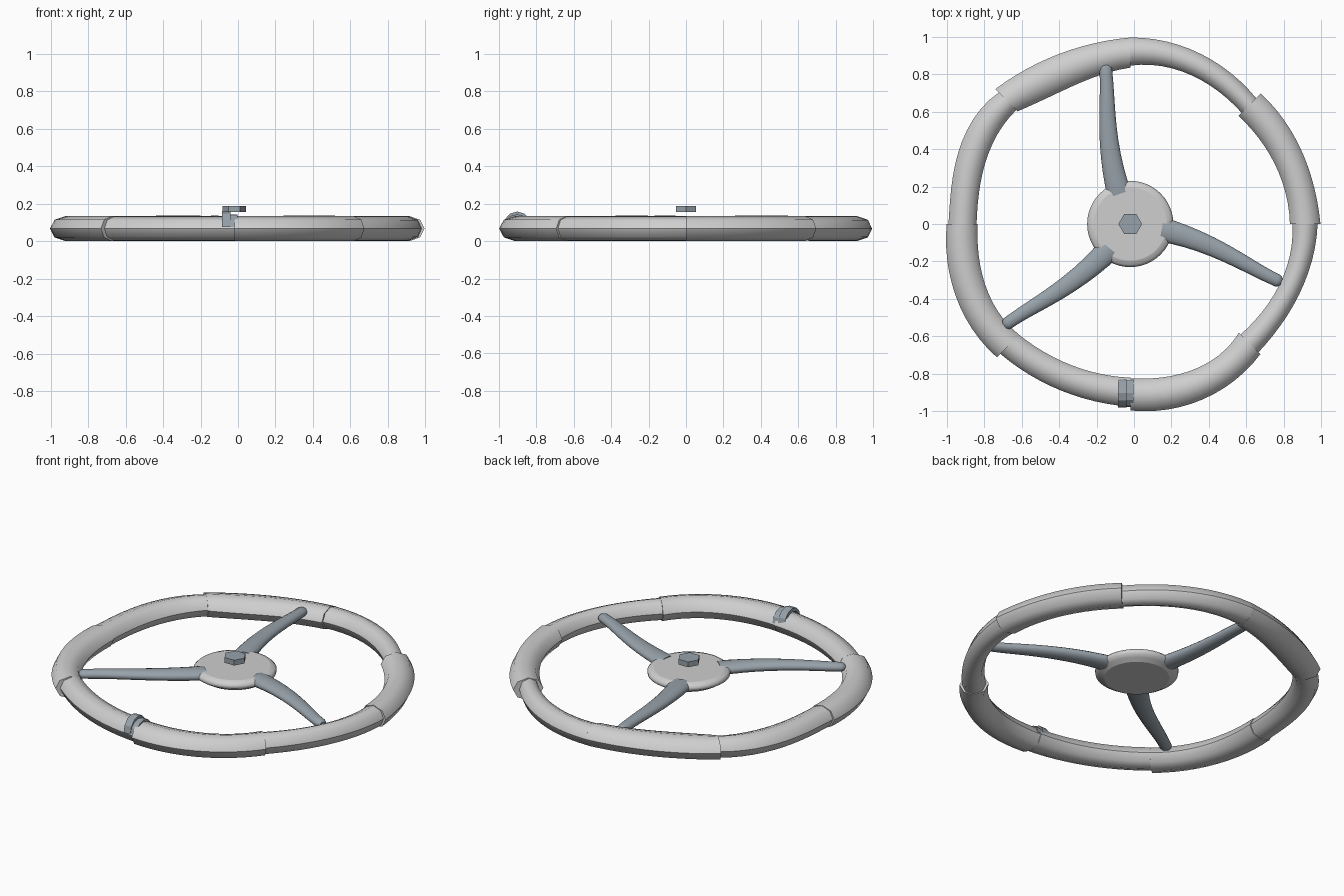
import bpy, bmesh, math
from mathutils import Vector, Matrix

cube = bpy.data.objects.get("Cube")
if cube:
    bpy.data.objects.remove(cube, do_unlink=True)

HUB_X = -0.02     # wheel axis
RIM_Z = 0.067     # height of the rim tube centre


def material(name, rgb):
    mat = bpy.data.materials.new(name)
    mat.use_nodes = True
    color = (*rgb, 1)
    mat.diffuse_color = color
    mat.node_tree.nodes["Principled BSDF"].inputs["Base Color"].default_value = color
    return mat


GRIP = material("light_grey", (0.62, 0.62, 0.62))
METAL = material("blue_grey_metal", (0.31, 0.36, 0.40))


def loft(name, rings, mat, sharp_rows=(), smooth=True):
    """Skin a list of equal point rings, capping both ends."""
    bm = bmesh.new()
    rows = [[bm.verts.new(p) for p in ring] for ring in rings]
    n = len(rows[0])
    for a, b in zip(rows, rows[1:]):
        for i in range(n):
            j = (i + 1) % n
            face = bm.faces.new((a[i], a[j], b[j], b[i]))
            face.smooth = smooth
        for i in sharp_rows:
            bm.edges.get((a[i], b[i])).smooth = False
    for row in (rows[0], rows[-1]):
        bm.faces.new(row)
        for i in range(n):
            bm.edges.get((row[i], row[(i + 1) % n])).smooth = False
    bmesh.ops.recalc_face_normals(bm, faces=bm.faces)
    mesh = bpy.data.meshes.new(name)
    bm.to_mesh(mesh)
    bm.free()
    mesh.materials.append(mat)
    obj = bpy.data.objects.new(name, mesh)
    bpy.context.collection.objects.link(obj)
    return obj


def smooth_value(values, t):
    """Polynomial through evenly spaced values."""
    n = len(values)
    total = 0
    for i, v in enumerate(values):
        for j in range(n):
            if j != i:
                v *= (t * (n - 1) - j) / (i - j)
        total += v
    return total


def circle(n, start=0):
    return [(math.cos(start + math.tau * i / n), math.sin(start + math.tau * i / n))
            for i in range(n)]


# Rim: eight irregular sleeves, clockwise from the back; outer and inner radii
sleeves = [
    ((.995, .99, .973, .95), (.845, .86, .853, .84)),
    ((.985, .992, .998, 1.015), (.816, .828, .842, .852)),
    ((1.0, .985, .97, .968), (.865, .866, .85, .834)),
    ((.982, 1.008, 1.012, .995), (.82, .848, .84, .824)),
    ((.975, .963, .965, .98), (.82, .815, .82, .837)),
    ((1.006, 1.012, 1.0, .98), (.837, .845, .83, .814)),
    ((.97, .98, 1.005, .992), (.82, .828, .85, .86)),
    ((1.018, .99, .982, .995), (.85, .80, .805, .834)),
]
STEPS = 12
for k, (outer, inner) in enumerate(sleeves):
    half_height = 0.067 if k % 2 else 0.064
    rings = []
    for s in range(STEPS + 1):
        t = s / STEPS
        angle = math.radians(90 - 45 * (k + t))
        ro, ri = smooth_value(outer, t), smooth_value(inner, t)
        mid, half = (ro + ri) / 2, (ro - ri) / 2
        rings.append([(HUB_X + (mid + half * c) * math.cos(angle),
                       (mid + half * c) * math.sin(angle),
                       RIM_Z + half_height * d) for c, d in circle(8)])
    loft(f"rim_sleeve_{k + 1}", rings, GRIP, sharp_rows=(0, 4))

# Hub: shallow turned disc
hub_profile = [(.18, .06), (.205, .075), (.228, .09), (.23, .107), (.218, .12), (.195, .127)]
loft("hub", [[(HUB_X + r * c, r * d, z) for c, d in circle(48)] for r, z in hub_profile], GRIP)

# Hex nut above the hub
loft("hub_nut", [[(HUB_X + .063 * c, .063 * d, z) for c, d in circle(6)]
                 for z in (.155, .187)], METAL, smooth=False)

# Spokes: one curved, tapering arm repeated three times
# stations: radius, angle, half width, half thickness, centre height
stations = [(.17, 110, .068, .032, .100), (.30, 107.5, .058, .032, .104),
            (.53, 103, .047, .029, .107), (.72, 100, .038, .027, .105),
            (.84, 99, .034, .025, .102)]


def spoke_point(t):
    return [smooth_value(column, t) for column in zip(*stations)]


for k in range(3):
    turn = Matrix.Rotation(-k * math.tau / 3, 3, "Z")
    rings = []
    for s in range(STEPS + 1):
        r, a, w, h, z = spoke_point(s / STEPS)
        a = math.radians(a)
        along = Vector((math.cos(a), math.sin(a), 0))
        side = Vector((-along.y, along.x, 0))
        rings.append([turn @ (along * r + side * w * c + Vector((0, 0, z + h * d)))
                      + Vector((HUB_X, 0, 0)) for c, d in circle(16)])
    # rounded tip
    tip_center = sum(rings[-1], Vector()) / 16
    outward = (tip_center - Vector((HUB_X, 0, tip_center.z))).normalized()
    for push, shrink in ((.014, .85), (.024, .5)):
        rings.append([tip_center + (p - tip_center) * shrink + outward * push
                      for p in rings[STEPS]])
    loft(f"spoke_{k + 1}", rings, METAL)


# Clip: two stepped straps arched over the front of the rim
def strap(name, x0, x1, half_width, height):
    center_y = -.902
    arc = [math.pi * i / 6 for i in range(7)]
    outer = [(half_width * math.cos(a), height * math.sin(a)) for a in arc]
    inner = [(.85 * y, .72 * z) for y, z in reversed(outer)]
    loft(name, [[(x, center_y + y, RIM_Z + .008 + z) for y, z in outer + inner]
                for x in (x0, x1)], METAL, smooth=False)


strap("clip_strap_large", -.085, -.04, .077, .083)
strap("clip_strap_small", -.04, -.003, .075, .068)
